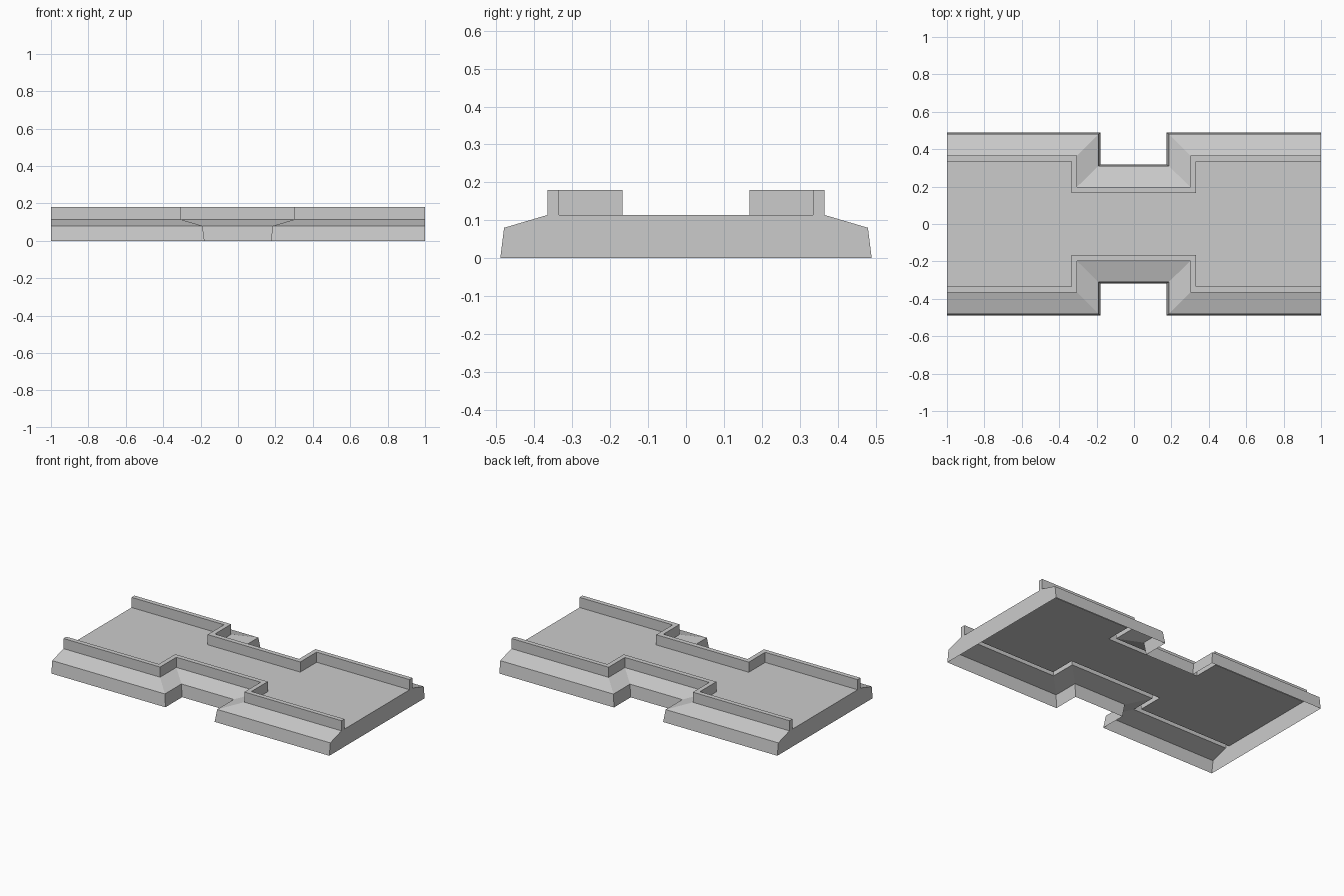
import bpy, bmesh

if "Cube" in bpy.data.objects:
    bpy.data.objects.remove(bpy.data.objects["Cube"])

NOTCH_X = -0.002   # notch centre

# cross-section levels: (outer y, notch half width, notch y, z)
SKIRT = [(0.49, 0.177, 0.318, 0.0), (0.48, 0.188, 0.31, 0.08), (0.365, 0.303, 0.198, 0.114)]
RAIL = [(0.365, 0.303, 0.198, 0.114), (0.365, 0.303, 0.198, 0.18),
        (0.335, 0.333, 0.167, 0.18), (0.335, 0.333, 0.167, 0.114)]


def outline(level):
    """Path along one long side, stepping inward round the notch."""
    yo, hw, yn, z = level
    a, b = NOTCH_X - hw, NOTCH_X + hw
    return [(x, y, z) for x, y in
            [(1, yo), (b, yo), (b, yn), (a, yn), (a, yo), (-1, yo)]]


def finish(bm, name, mirror_axis=None):
    bmesh.ops.recalc_face_normals(bm, faces=bm.faces)
    mesh = bpy.data.meshes.new(name)
    bm.to_mesh(mesh)
    bm.free()
    ob = bpy.data.objects.new(name, mesh)
    bpy.context.collection.objects.link(ob)
    if mirror_axis is not None:
        mod = ob.modifiers.new("mirror", 'MIRROR')
        mod.use_axis = [i == mirror_axis for i in range(3)]
        mod.use_clip = False
    return ob


def sweep(levels, name, capped):
    bm = bmesh.new()
    rows = [[bm.verts.new(p) for p in outline(l)] for l in levels]
    for r, s in zip(rows, rows[1:]):
        for i in range(len(r) - 1):
            bm.faces.new((r[i], r[i + 1], s[i + 1], s[i]))
    if capped:
        for end in (0, -1):
            bm.faces.new([r[end] for r in rows])
    finish(bm, name, 1)


def panel(points, name, mirror_axis=None, up=None):
    bm = bmesh.new()
    f = bm.faces.new([bm.verts.new(p) for p in points])
    f.normal_update()
    if up and f.normal[up - 1] < 0:
        f.normal_flip()
    mesh_face = f
    mesh = bpy.data.meshes.new(name)
    bm.to_mesh(mesh)
    bm.free()
    ob = bpy.data.objects.new(name, mesh)
    bpy.context.collection.objects.link(ob)
    if mirror_axis is not None:
        mod = ob.modifiers.new("mirror", 'MIRROR')
        mod.use_axis = [i == mirror_axis for i in range(3)]


# sloped skirts and hollow rails along both long sides
sweep(SKIRT, "side_skirts", False)
sweep(RAIL, "side_rails", True)

# flat deck between the rails
side = outline(RAIL[-1])
panel(side + [(x, -y, z) for x, y, z in reversed(side)], "deck", up=3)

# end walls closing the shell; the underside stays open
half = [(1, l[0], l[3]) for l in SKIRT]
panel(half + [(x, -y, z) for x, y, z in reversed(half)], "end_walls", 0, up=1)
